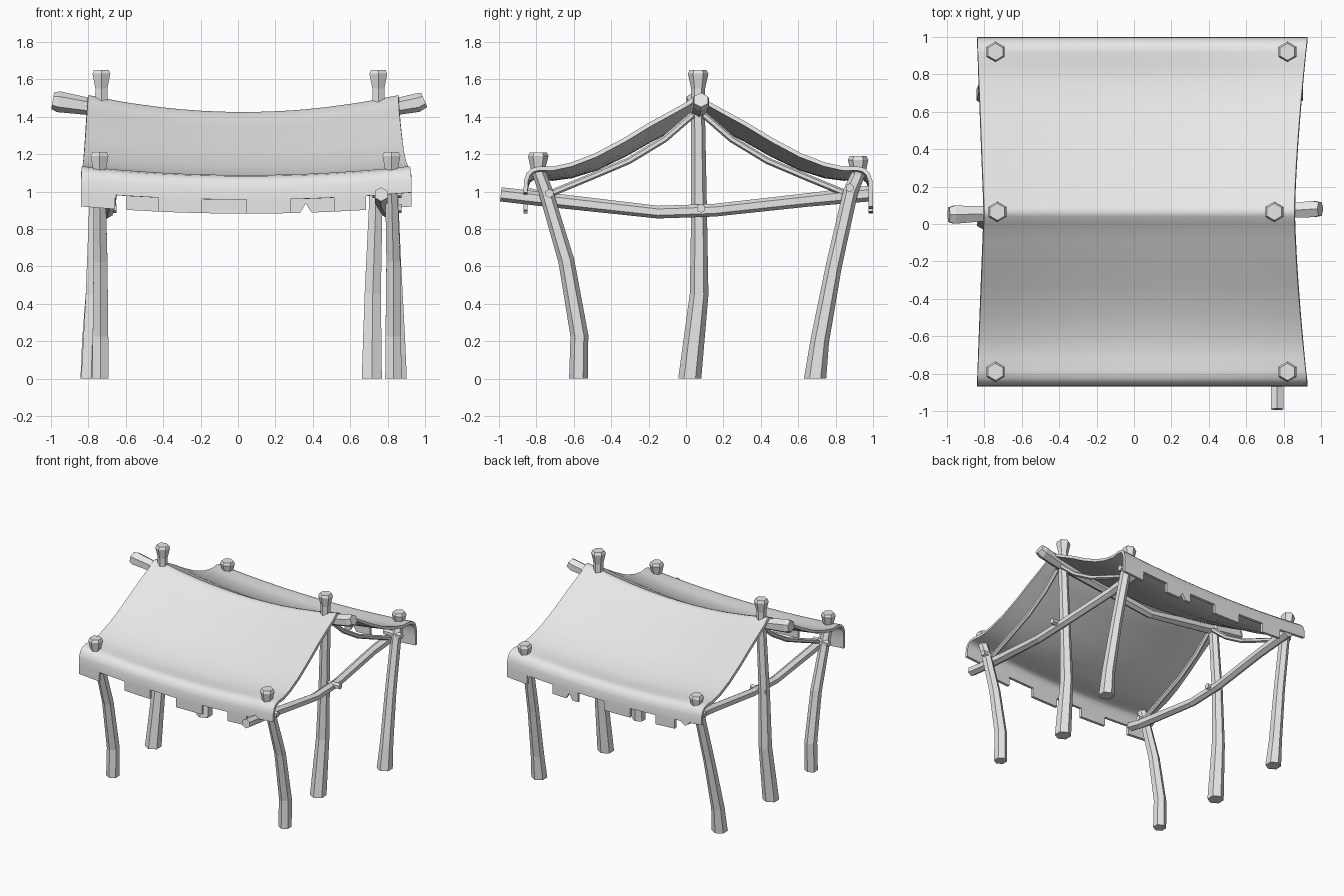
import bpy, bmesh, math
from mathutils import Vector

cube = bpy.data.objects.get("Cube")
if cube:
    bpy.data.objects.remove(cube)

# One pale grey for the whole shelter
grey = bpy.data.materials.new("pale_grey")
grey.use_nodes = True
colour = (0.8, 0.8, 0.8, 1)
grey.diffuse_color = colour
grey.node_tree.nodes["Principled BSDF"].inputs["Base Color"].default_value = colour


def finish(name, bm):
    mesh = bpy.data.meshes.new(name)
    bm.to_mesh(mesh)
    bm.free()
    mesh.materials.append(grey)
    obj = bpy.data.objects.new(name, mesh)
    bpy.context.collection.objects.link(obj)
    return obj


def log(name, path, sides=6):
    """Flat-sided pole through points of (x, y, z, radius)."""
    bm = bmesh.new()
    pts = [Vector(p[:3]) for p in path]
    rings = []
    for i, p in enumerate(pts):
        t = (pts[min(i + 1, len(pts) - 1)] - pts[max(i - 1, 0)]).normalized()
        ref = Vector((0, 1, 0)) if abs(t.z) > 0.75 else Vector((0, 0, 1))
        a = ref.cross(t).normalized()
        b = t.cross(a)
        ring = []
        for k in range(sides):
            ang = math.tau * k / sides
            v = p + (b * math.cos(ang) + a * math.sin(ang)) * path[i][3]
            if p.z == 0:
                v.z = 0
            ring.append(bm.verts.new(v))
        rings.append(ring)
    for r, s in zip(rings, rings[1:]):
        for k in range(sides):
            n = (k + 1) % sides
            bm.faces.new((r[k], r[n], s[n], s[k]))
    bm.faces.new(rings[0])
    bm.faces.new(rings[-1])
    bmesh.ops.recalc_face_normals(bm, faces=bm.faces)
    return finish(name, bm)


def post(name, path, top):
    """Upright with a narrow neck and a flared, chamfered head."""
    x, y, z = top
    head = [(x, y, z - 0.1, 0.037), (x, y, z - 0.02, 0.055), (x, y, z, 0.045)]
    log(name, path + head)


# Corner posts lean outward toward the top
for side, x, base_x in (("left", 0.82, 0.83), ("right", -0.74, -0.735)):
    post("front_post_" + side,
         [(base_x, -0.575, 0, 0.05), (base_x, -0.57, 0.23, 0.048),
          (base_x, -0.64, 0.63, 0.043), (x, -0.75, 1.0, 0.038)], (x, -0.79, 1.21))
    out = 0.03 if x > 0 else -0.05
    post("back_post_" + side,
         [(x + out, 0.69, 0, 0.06), (x + out, 0.715, 0.2, 0.05),
          (x + out / 2, 0.79, 0.6, 0.043), (x, 0.88, 1.0, 0.04)], (x, 0.92, 1.19))

# Tall middle posts carry the ridge
post("middle_post_left",
     [(0.715, 0.02, 0, 0.062), (0.72, 0.07, 0.45, 0.05),
      (0.735, 0.07, 0.9, 0.042), (0.75, 0.065, 1.4, 0.037)], (0.75, 0.065, 1.65))
post("middle_post_right",
     [(-0.785, 0.02, 0, 0.062), (-0.77, 0.07, 0.45, 0.05),
      (-0.76, 0.07, 0.9, 0.042), (-0.73, 0.065, 1.4, 0.037)], (-0.73, 0.065, 1.65))

# Sagging ridge beam
log("ridge_beam",
    [(-0.99, 0.05, 1.485, 0.045), (-0.96, 0.05, 1.48, 0.056), (-0.8, 0.055, 1.455, 0.046),
     (-0.1, 0.065, 1.34, 0.035), (0.8, 0.07, 1.445, 0.043),
     (0.96, 0.08, 1.475, 0.05), (0.995, 0.08, 1.49, 0.042)])


def side_beam(name, x, mid_x, front_y):
    log(name, [(x, front_y, 0.985, 0.038), (x, -0.73, 0.955, 0.038),
               (mid_x, -0.15, 0.89, 0.034), (mid_x, 0.15, 0.9, 0.034),
               (x, 0.65, 0.955, 0.036), (x, 0.99, 0.99, 0.042)])


side_beam("side_beam_left", 0.765, 0.8, -0.99)
side_beam("side_beam_right", -0.685, -0.7, -0.86)

# Thin rafters and the pegs that pin the joints
rafter = ((0.03, 1.41), (0.18, 1.28), (0.37, 1.165), (0.57, 1.08), (0.8, 0.985))
for side, x, peg_in, peg_out in (("left", 0.785, 0.72, 0.875), ("right", -0.7, -0.79, -0.65)):
    for end, sign in (("front", -1), ("back", 1)):
        log(f"{end}_rafter_{side}",
            [(x, 0.065 + sign * d, z, 0.018) for d, z in rafter])
    for place, y, z in (("front", -0.73, 0.99), ("middle", 0.08, 0.91), ("back", 0.875, 1.02)):
        log(f"{place}_peg_{side}", [(peg_in, y, z, 0.024), (peg_out, y, z, 0.024)])

# Cloth canopy: half profile of (distance from ridge, height), mirrored about the ridge
RIDGE_Y, MID_X, HALF = 0.065, 0.045, 0.935
profile = [(0, 1.515), (0.025, 1.508), (0.06, 1.48), (0.15, 1.43), (0.26, 1.37), (0.4, 1.285),
           (0.55, 1.205), (0.68, 1.155), (0.78, 1.133), (0.85, 1.135), (0.89, 1.125),
           (0.917, 1.1), (0.931, 1.06), (0.934, 0.995), (0.934, 0.92)]
rows = [(-d, z) for d, z in reversed(profile)] + profile[1:]
columns = [-0.83, -0.65, -0.59, -0.42, -0.305, -0.19, -0.07, 0.045, 0.16,
           0.28, 0.33, 0.36, 0.39, 0.51, 0.68, 0.74, 0.92]
tabs = ((-0.83, -0.65), (-0.42, -0.19), (0.045, 0.28), (0.51, 0.68))

bm = bmesh.new()
grid = []
for j, (d, z) in enumerate(rows):
    f = abs(d) / HALF
    left, right = 0.857 + 0.07 * f ** 1.5, -0.80 - 0.038 * f
    line = []
    for u in columns:
        s = (u - MID_X) / 0.875
        x = right + (left - right) * (s + 1) / 2
        sag = (0.09 - 0.052 * f ** 2) * (1 - s * s)
        tear = 0.05 if j == len(rows) - 1 and u == 0.36 else 0
        line.append(bm.verts.new((x, RIDGE_Y + d, z - sag + tear)))
    grid.append(line)
for j in range(len(rows) - 1):
    for i in range(len(columns) - 1):
        mid = (columns[i] + columns[i + 1]) / 2
        if j == len(rows) - 2:
            mid = 2 * MID_X - mid      # tabs alternate between front and back
        if j in (0, len(rows) - 2) and not any(a < mid < b for a, b in tabs):
            continue
        bm.faces.new((grid[j][i], grid[j][i + 1], grid[j + 1][i + 1], grid[j + 1][i]))
bmesh.ops.delete(bm, geom=[v for v in bm.verts if not v.link_faces], context='VERTS')
canopy = finish("canopy", bm)
cloth = canopy.modifiers.new("cloth_thickness", 'SOLIDIFY')
cloth.thickness = 0.022
cloth.offset = -1
bpy.ops.object.select_all(action='DESELECT')
bpy.context.view_layer.objects.active = canopy
canopy.select_set(True)
bpy.ops.object.modifier_apply(modifier=cloth.name)
bpy.ops.object.shade_smooth_by_angle(angle=math.radians(40))
